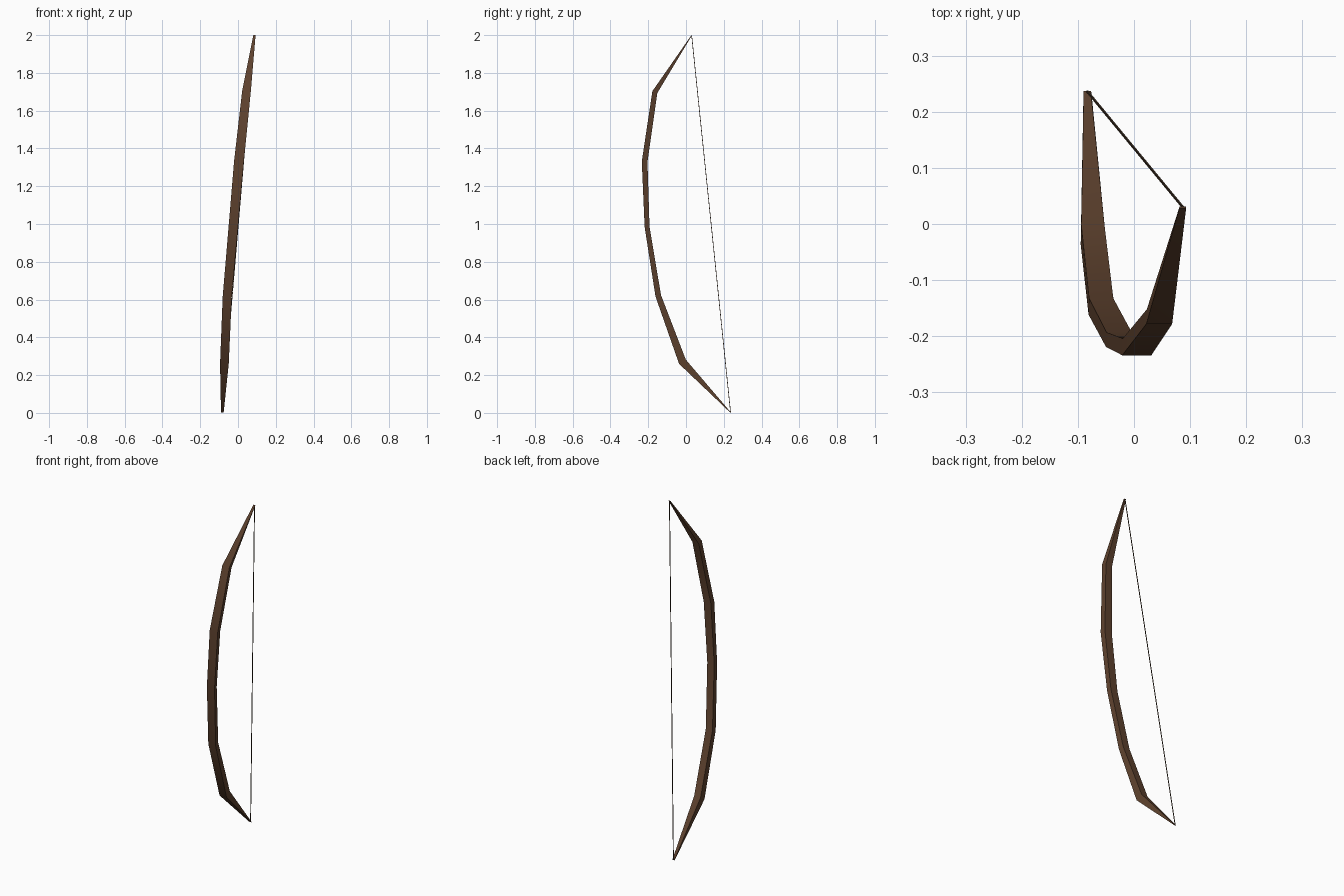
import bpy, bmesh
from mathutils import Vector

if "Cube" in bpy.data.objects:
    bpy.data.objects.remove(bpy.data.objects["Cube"])

wood = bpy.data.materials.new("dark brown wood")
wood.diffuse_color = (0.11, 0.053, 0.027, 1)
wood.use_nodes = True
wood.node_tree.nodes["Principled BSDF"].inputs["Base Color"].default_value = wood.diffuse_color
cord = bpy.data.materials.new("dark brown cord")
cord.diffuse_color = (0.07, 0.042, 0.025, 1)
cord.use_nodes = True
cord.node_tree.nodes["Principled BSDF"].inputs["Base Color"].default_value = cord.diffuse_color


def loft(name, rings, mat):
    """Skin a list of four-point rings and cap both ends."""
    bm = bmesh.new()
    vs = [[bm.verts.new(p) for p in r] for r in rings]
    for a, b in zip(vs, vs[1:]):
        for i in range(4):
            j = (i + 1) % 4
            bm.faces.new((a[i], a[j], b[j], b[i]))
    bm.faces.new(vs[0])
    bm.faces.new(vs[-1])
    bmesh.ops.recalc_face_normals(bm, faces=bm.faces)
    me = bpy.data.meshes.new(name)
    bm.to_mesh(me)
    bm.free()
    me.materials.append(mat)
    ob = bpy.data.objects.new(name, me)
    bpy.context.collection.objects.link(ob)
    return ob


# Bow limb: centre x, y, z, half width, half thickness
stations = [
    (-0.083, 0.236, 0.002, 0.007, 0.0015),
    (-0.072, -0.019, 0.271, 0.023, 0.021),
    (-0.057, -0.147, 0.620, 0.024, 0.015),
    (-0.025, -0.206, 0.985, 0.025, 0.013),
    (0.005, -0.219, 1.330, 0.026, 0.015),
    (0.045, -0.165, 1.698, 0.023, 0.014),
    (0.087, 0.030, 1.999, 0.006, 0.0015),
]
pts = [Vector(s[:3]) for s in stations]
rings = []
for i, (x, y, z, w, t) in enumerate(stations):
    d0 = (pts[i] - pts[max(i - 1, 0)]).normalized()
    d1 = (pts[min(i + 1, 6)] - pts[i]).normalized()
    d = d0 + d1
    n = Vector((0, d.z, -d.y)).normalized() * t   # towards the string
    inner = Vector((w * 0.9, 0, 0))
    outer = Vector((w, 0, 0))
    c = pts[i]
    rings.append([c - n - outer, c - n + outer, c + n + inner - outer * 0.06,
                  c + n - inner - outer * 0.06])
bow = loft("bow_limb", rings, wood)
bpy.context.view_layer.objects.active = bow
bow.select_set(True)
bpy.ops.object.shade_smooth_by_angle(angle=0.6)

# Bow string: thin square cord from tip to tip
r = 0.0017
corners = [(-r, -r), (r, -r), (r, r), (-r, r)]
loft("bow_string", [[(c.x + a, c.y + b, c.z) for a, b in corners]
                    for c in (pts[0], pts[-1])], cord)
